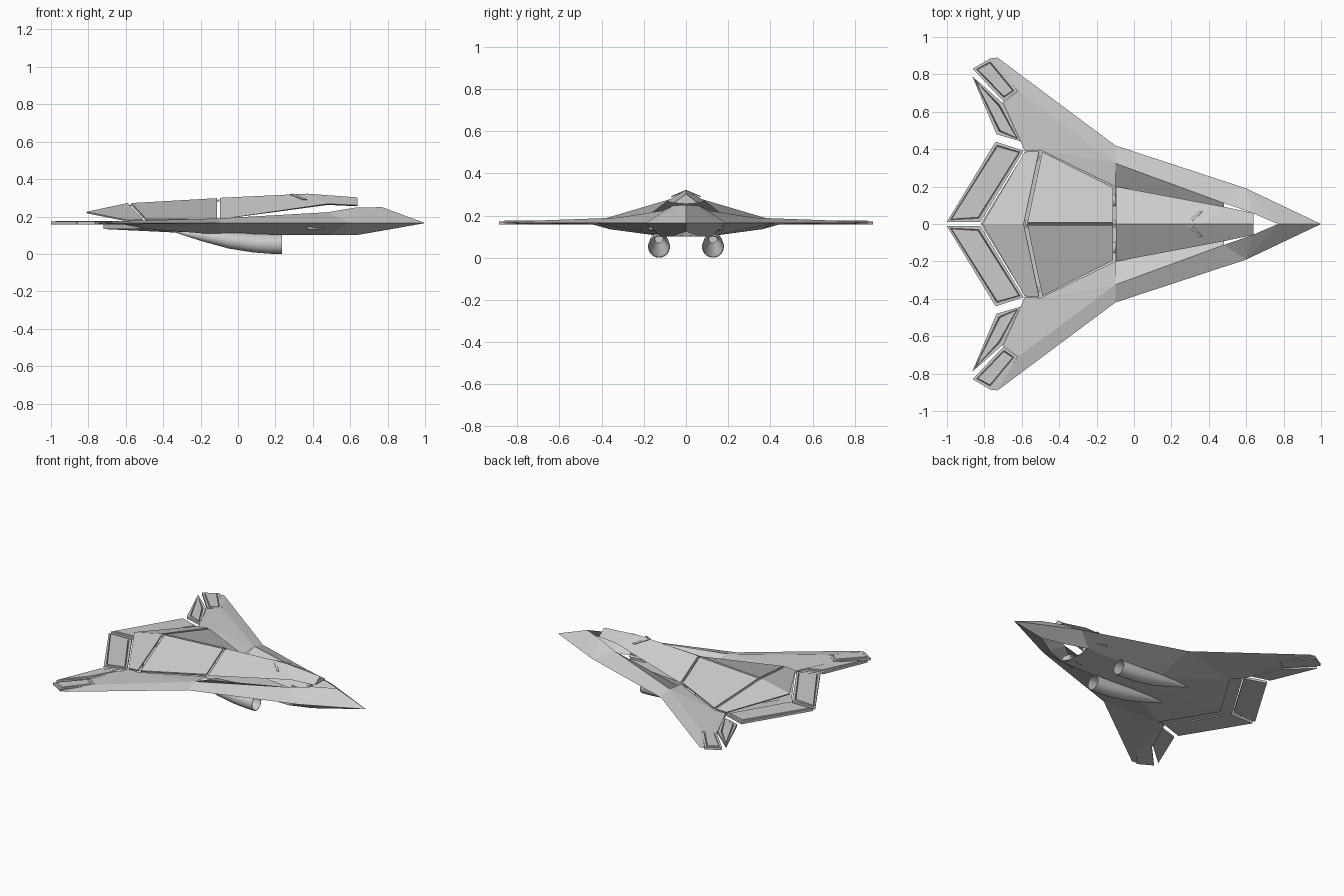
import bpy, bmesh
from math import cos, sin, tau

if "Cube" in bpy.data.objects:
    bpy.data.objects.remove(bpy.data.objects["Cube"])


def finish(name, bm, thick=0.0):
    me = bpy.data.meshes.new(name)
    bm.to_mesh(me)
    bm.free()
    ob = bpy.data.objects.new(name, me)
    bpy.context.collection.objects.link(ob)
    m = ob.modifiers.new("mirror", 'MIRROR')
    m.use_axis = (False, True, False)
    if thick:
        s = ob.modifiers.new("solid", 'SOLIDIFY')
        s.thickness = thick
        s.offset = -1
    return ob


def sheet(name, pts, faces, sign=1, thick=0.0):
    """Faceted half skin, every face turned up (1), down (-1) or outward (0)."""
    bm = bmesh.new()
    vs = [bm.verts.new(p) for p in pts]
    for f in faces:
        bm.faces.new([vs[i] for i in f])
    bm.normal_update()
    if sign:
        for f in bm.faces:
            if f.normal.z * sign < 0:
                f.normal_flip()
    else:
        bmesh.ops.recalc_face_normals(bm, faces=bm.faces)
    return finish(name, bm, thick)


def flap(name, outline, z0=0.157, z1=0.173):
    """Control surface: tapered slab with a grooved inset panel on top."""
    bm = bmesh.new()
    n = len(outline)
    lo = [bm.verts.new((x, y, z0)) for x, y in outline]
    hi = [bm.verts.new((x, y, z1)) for x, y in outline]
    bm.faces.new(lo[::-1])
    top = bm.faces.new(hi)
    for i in range(n):
        j = (i + 1) % n
        bm.faces.new((lo[i], lo[j], hi[j], hi[i]))
    bmesh.ops.recalc_face_normals(bm, faces=bm.faces)
    for t, d in ((0.02, 0), (0.004, -0.006), (0.004, 0.010)):
        bm.normal_update()
        bmesh.ops.inset_region(bm, faces=[top], thickness=t, depth=d)
    return finish(name, bm)


# nose flanks, with a crest that splits around the cockpit spine
N, E, W = (1, 0, .165), (.6, .19, .165), (-.1, .42, .165)
R, C1, C2, C3 = (.77, 0, .25), (.63, .06, .248), (.48, .112, .223), (-.1, .325, .19)
sheet("nose_upper_skin", [N, E, W, R, C1, C2, C3],
      [(0, 1, 3), (1, 4, 3), (1, 5, 4), (1, 2, 6, 5)])

# intake channel floors inside the crest
sheet("intake_floor", [C2, C3, (-.1, .2, .155), (-.1, .1, .13), (.48, .05, .12), (.48, .09, .16)],
      [(0, 1, 2, 5), (5, 2, 3, 4)])

# open-bottomed nose and belly, ending in a stepped tail
H0, H1, H2 = (.77, 0, .124), (.63, .07, .10), (.48, .12, .10)
K0, K1, M = (.48, 0, .10), (-.1, 0, .103), (-.1, .12, .103)
T0, T1 = (-.72, 0, .133), (-.5, .36, .135)
sheet("belly", [N, E, W, H0, H1, H2, K0, K1, M, T0, T1],
      [(0, 1, 4, 3), (1, 5, 4), (1, 2, 8, 5), (5, 8, 7, 6),
       (7, 8, 10, 9), (8, 2, 10)], -1)
sheet("tail_underside", [T0, T1, (-.5, .36, .156), (-.72, 0, .156), (-.82, 0, .158), (-.58, .39, .158)],
      [(0, 1, 2, 3), (3, 2, 5, 4)], -1)

# wings: leading edge strip, inner deck and underside
B, B2 = (-.73, .89, .165), (-.77, .885, .165)
S, F3, F2, F1 = (-.62, .71, .176), (-.70, .65, .172), (-.605, .44, .174), (-.585, .39, .174)
sheet("wing_upper_skin",
      [W, C3, S, B, B2, F3, F2, F1, (-.5, .395, .176), (-.1, .2, .178)],
      [(0, 1, 2, 3), (3, 2, 4), (1, 8, 6, 2), (1, 9, 8), (2, 6, 5), (8, 7, 6)])
low = [(x, y, .157) for x, y, z in (S, F3, F2, F1)]
sheet("wing_underside", [W, T1, B, B2] + low,
      [(0, 2, 4), (2, 3, 4), (0, 4, 6, 1), (4, 5, 6), (1, 6, 7)], -1)

# trailing edge wall of the wing
sheet("wing_rear_wall", [S, F3, F2, F1] + low,
      [(0, 1, 5, 4), (1, 2, 6, 5), (2, 3, 7, 6)], 0)

# cockpit spine: closed wedge floating over the intake
sheet("cockpit_spine",
      [(-.095, 0, .30), (.37, 0, .322), (.64, 0, .302),
       (-.095, .2, .185), (.48, .092, .268), (.64, .058, .26),
       (-.095, 0, .185), (.48, 0, .262), (.64, 0, .255)],
      [(0, 3, 4, 1), (1, 4, 5, 2), (3, 6, 7, 4), (4, 7, 8, 5), (2, 5, 8), (0, 6, 3)], 0)

# raised canopy frame chevron lying on the spine
sheet("canopy_frame",
      [(.275, 0, .321), (.295, 0, .322), (.37, .07, .292), (.35, .07, .291)],
      [(0, 1, 2, 3)], 1, .004)

# rear deck panels with gaps between them
sheet("rear_deck_panel",
      [(-.112, .007, .298), (-.57, .007, .272), (-.49, .385, .186), (-.112, .195, .188)],
      [(0, 1, 2, 3)], 1, .012)
sheet("centre_groove_floor",
      [(-.10, 0, .29), (-.58, 0, .262), (-.58, .02, .255), (-.10, .02, .28)],
      [(0, 1, 2, 3)])
sheet("tail_deck",
      [(-.59, 0, .272), (-.81, 0, .225), (-.585, .385, .18), (-.508, .392, .186)],
      [(0, 1, 2, 3)], 1, .008)

# trailing edge control surfaces
flap("inner_flap", [(-1, .012), (-.74, .44), (-.59, .392), (-.82, .012)])
flap("middle_flap", [(-.865, .79), (-.735, .48), (-.607, .442), (-.70, .645)])
flap("tip_flap", [(-.862, .83), (-.765, .887), (-.622, .71), (-.698, .655)])

# intake bulkhead blocks behind the nose opening
sheet("intake_block", [(.48, .06, .10), (.48, .15, .13), (.37, .18, .135), (.37, .07, .10),
                       (.48, .06, .14), (.48, .13, .155), (.37, .16, .155), (.37, .07, .14)],
      [(0, 1, 2, 3), (4, 5, 6, 7), (0, 1, 5, 4), (1, 2, 6, 5), (2, 3, 7, 6), (3, 0, 4, 7)], 0)

# hollow tapered pods under the belly
bm = bmesh.new()
rings = []
for x, z, r in [(-.15, .09, .02), (.1, .06, .043), (.235, .052, .048), (.235, .052, .052),
                (.17, .053, .052), (.08, .058, .05), (-.05, .073, .044),
                (-.2, .098, .028), (-.34, .12, .004)]:
    rings.append([bm.verts.new((x, .128 + r * cos(tau * i / 28), z + r * sin(tau * i / 28)))
                  for i in range(28)])
for a, b in zip(rings, rings[1:]):
    for i in range(28):
        j = (i + 1) % 28
        bm.faces.new((a[i], a[j], b[j], b[i]))
bm.faces.new(rings[0])
bm.faces.new(rings[-1])
bmesh.ops.recalc_face_normals(bm, faces=bm.faces)
pod = finish("belly_pod", bm)
bpy.context.view_layer.objects.active = pod
pod.select_set(True)
bpy.ops.object.shade_smooth_by_angle()
